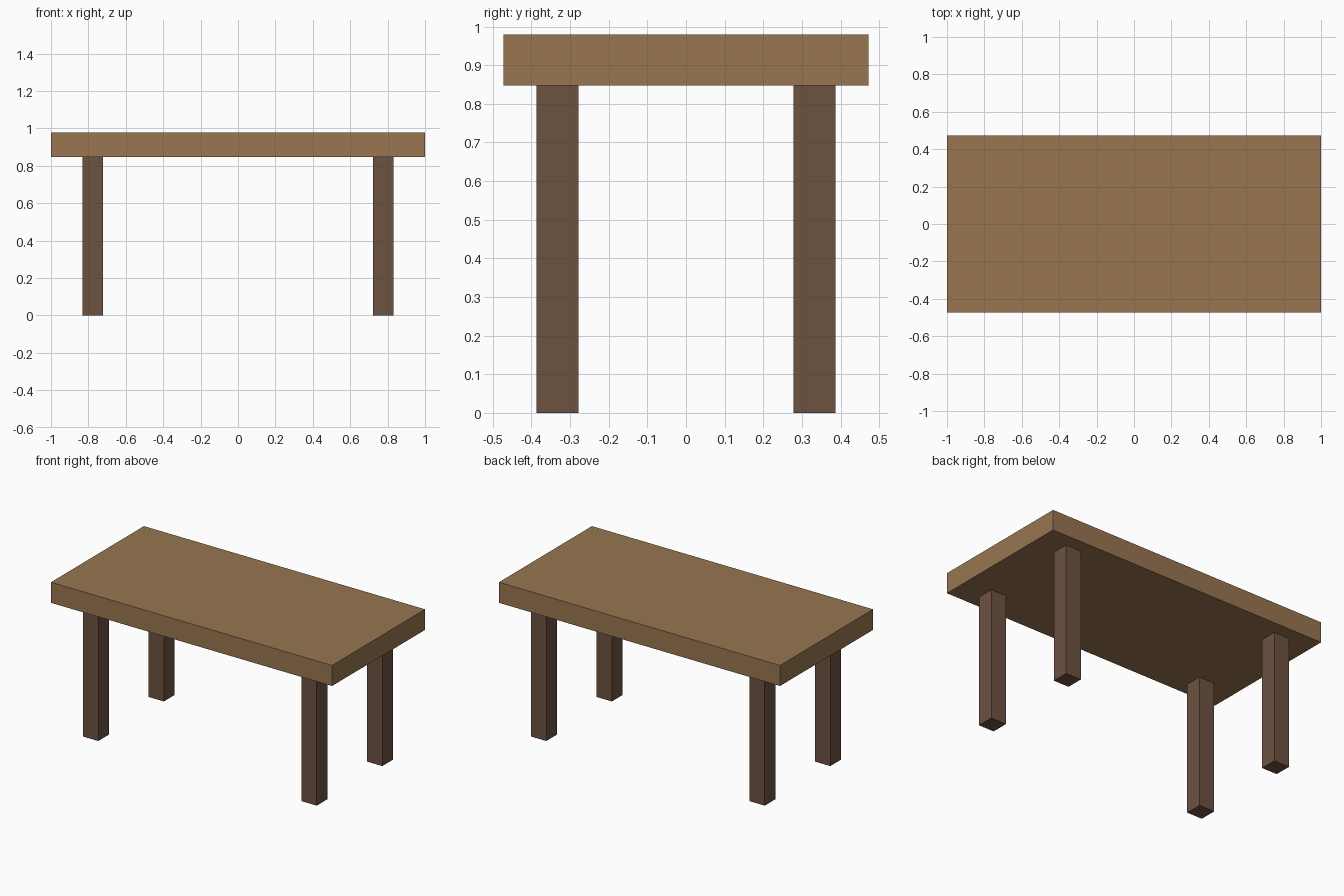
import bpy

cube = bpy.data.objects.get("Cube")
if cube:
    bpy.data.objects.remove(cube, do_unlink=True)


def make_material(name, rgb):
    mat = bpy.data.materials.new(name)
    mat.use_nodes = True
    colour = (*rgb, 1.0)
    mat.diffuse_color = colour
    mat.node_tree.nodes["Principled BSDF"].inputs["Base Color"].default_value = colour
    return mat


def add_box(name, centre, size, mat):
    bpy.ops.mesh.primitive_cube_add(size=1, location=centre)
    obj = bpy.context.object
    obj.name = name
    obj.scale = size
    bpy.ops.object.transform_apply(location=False, rotation=False, scale=True)
    obj.data.materials.append(mat)
    return obj


light_wood = make_material("light_wood", (0.314, 0.181, 0.081))
dark_wood = make_material("dark_wood", (0.153, 0.084, 0.053))

LEG_HEIGHT = 0.847
TOP_THICKNESS = 0.132
LEG_WIDTH = 0.109

# Table top slab
add_box("table_top", (0, 0, LEG_HEIGHT + TOP_THICKNESS / 2),
        (2, 0.945, TOP_THICKNESS), light_wood)

# Four square legs, set in from the corners
for side, sx in (("left", 1), ("right", -1)):
    for end, sy in (("front", -1), ("back", 1)):
        add_box(f"{end}_{side}_leg", (sx * 0.777, sy * 0.333, LEG_HEIGHT / 2),
                (LEG_WIDTH, LEG_WIDTH, LEG_HEIGHT), dark_wood)
